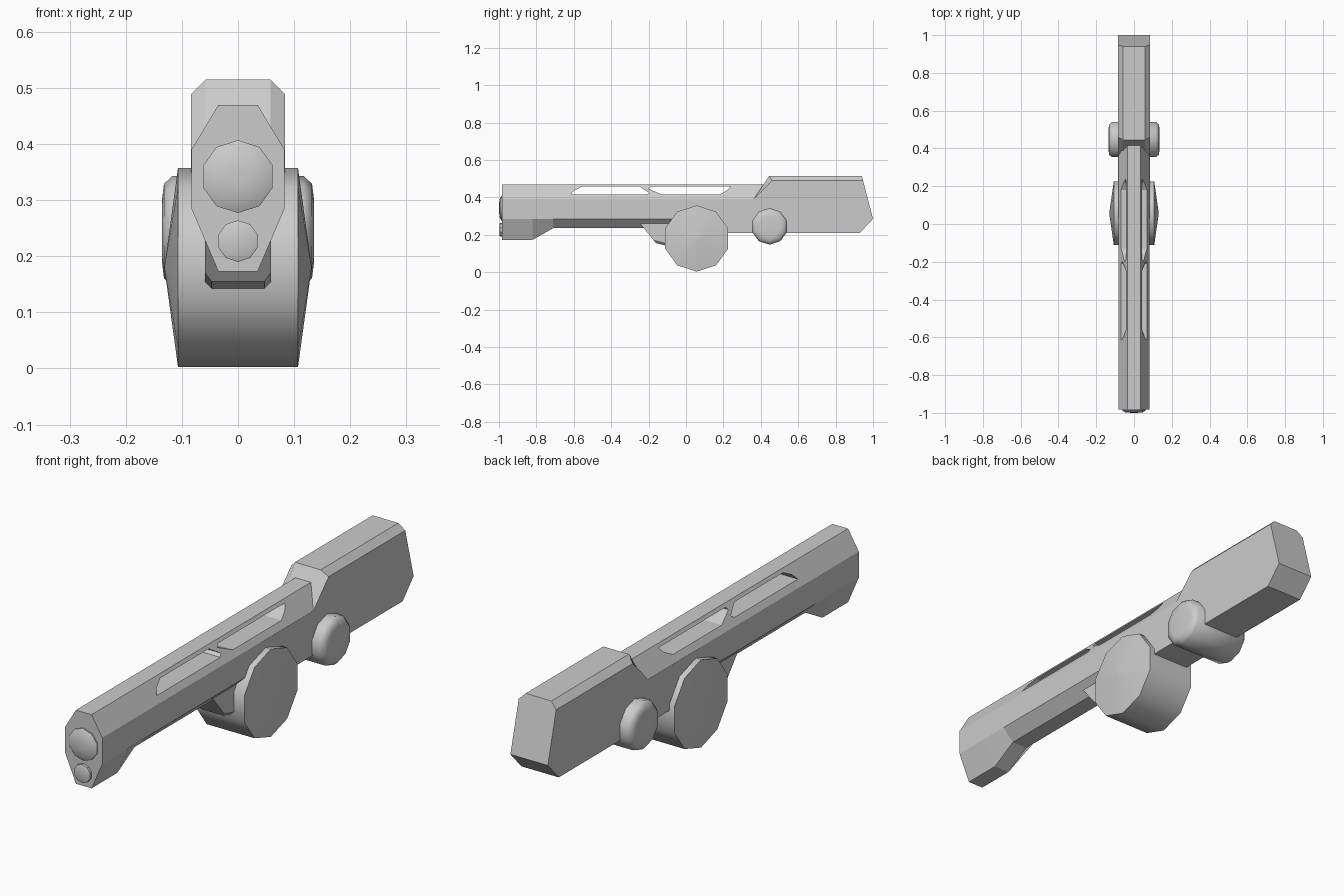
import bpy, bmesh, math

if "Cube" in bpy.data.objects:
    bpy.data.objects.remove(bpy.data.objects["Cube"])


def make_object(name, verts, faces, smooth=None):
    me = bpy.data.meshes.new(name)
    me.from_pydata(verts, [], faces)
    bm = bmesh.new()
    bm.from_mesh(me)
    bmesh.ops.recalc_face_normals(bm, faces=bm.faces[:])
    bm.to_mesh(me)
    bm.free()
    ob = bpy.data.objects.new(name, me)
    bpy.context.collection.objects.link(ob)
    bpy.ops.object.select_all(action='DESELECT')
    ob.select_set(True)
    bpy.context.view_layer.objects.active = ob
    if smooth:
        bpy.ops.object.shade_smooth_by_angle(angle=math.radians(smooth))
    return ob


def loft(name, rings, smooth=None):
    """Skin between equal-length rings and cap both ends."""
    n = len(rings[0])
    verts = [p for ring in rings for p in ring]
    faces = [(k * n + i, k * n + (i + 1) % n, (k + 1) * n + (i + 1) % n, (k + 1) * n + i)
             for k in range(len(rings) - 1) for i in range(n)]
    faces += [tuple(range(n)), tuple(range(len(verts) - n, len(verts)))]
    return make_object(name, verts, faces, smooth)


def side_prism(name, profile, half):
    """Extrude a (y, z) profile across x."""
    return loft(name, [[(x, y, z) for y, z in profile] for x in (-half, half)])


def lathe(name, profile, centre, axis, smooth, n=10):
    """Rings of (position, radius) along the x or y axis, one vertex at the top."""
    rings = []
    for t, r in profile:
        ring = []
        for i in range(n):
            a = 2 * math.pi * i / n
            s, z = r * math.sin(a), centre[1] + r * math.cos(a)
            ring.append((t, centre[0] + s, z) if axis == 'x' else (centre[0] + s, t, z))
        rings.append(ring)
    return loft(name, rings, smooth)


def mirrored(half):
    return [(-t, r) for t, r in half] + [(t, r) for t, r in reversed(half)]


def bevel_edges(ob, test, width):
    bm = bmesh.new()
    bm.from_mesh(ob.data)
    edges = [e for e in bm.edges if test(*[v.co for v in e.verts])]
    bmesh.ops.bevel(bm, geom=edges, offset=width, offset_type='OFFSET',
                    segments=1, profile=0.5, affect='EDGES')
    bm.to_mesh(ob.data)
    bm.free()


# Barrel: eight-sided section, deeper at the muzzle
def section(y, low):
    half = [(0.035, 0.47), (0.083, 0.39), (0.083, 0.285), (0.035, low)]
    return [(x, y, z) for x, z in half] + [(-x, y, z) for x, z in reversed(half)]


barrel = loft("barrel", [section(-0.983, 0.173), section(-0.82, 0.173),
                         section(-0.71, 0.235), section(0.46, 0.235)])

# Two slots cut right through the upper barrel
slots = [
    [(-0.616, 0.415), (-0.21, 0.415), (-0.197, 0.425), (-0.248, 0.457), (-0.557, 0.457), (-0.6, 0.435)],
    [(-0.13, 0.415), (0.18, 0.415), (0.22, 0.437), (0.237, 0.457), (-0.19, 0.457), (-0.2, 0.446)],
]
for i, profile in enumerate(slots):
    cutter = side_prism("slot_cutter", profile, 0.2)
    cutter.hide_render = True
    mod = barrel.modifiers.new("slot", 'BOOLEAN')
    mod.operation, mod.solver, mod.object = 'DIFFERENCE', 'EXACT', cutter
    bpy.context.view_layer.objects.active = barrel
    bpy.ops.object.modifier_apply(modifier=mod.name)
    bpy.data.objects.remove(cutter)

# Rear housing with chamfered top and front slope
housing = side_prism("rear_housing", [
    (0.03, 0.388), (0.36, 0.388), (0.445, 0.515), (0.94, 0.515),
    (1.0, 0.285), (0.93, 0.21), (0.03, 0.21)], 0.0835)
bevel_edges(housing, lambda a, b: abs(a.x - b.x) < 1e-4 and max(a.z, b.z) > 0.5
            and min(a.y, b.y) < 0.5, 0.026)

# Bracket between barrel and drum
bracket = side_prism("drum_bracket", [
    (-0.25, 0.265), (-0.16, 0.155), (-0.1, 0.14), (0.03, 0.14), (0.03, 0.265)], 0.059)
bevel_edges(bracket, lambda a, b: abs(a.x - b.x) < 1e-4 and max(a.z, b.z) < 0.16, 0.012)

# Large drum with shallow conical ends, and the small roller behind it
lathe("large_drum", mirrored([(0.131, 0.002), (0.107, 0.177)]), (0.057, 0.18), 'x', 40)
lathe("small_roller", mirrored([(0.135, 0.06), (0.132, 0.084), (0.117, 0.098)]),
      (0.447, 0.245), 'x', 50)

# Muzzle lens and lower button
lathe("muzzle_lens", [(-0.95, 0.065), (-0.988, 0.065), (-0.997, 0.048), (-1.0, 0.015)],
      (0, 0.342), 'y', 50)
lathe("lower_button", [(-0.95, 0.037), (-0.994, 0.037), (-0.997, 0.03)], (0, 0.227), 'y', 30)
